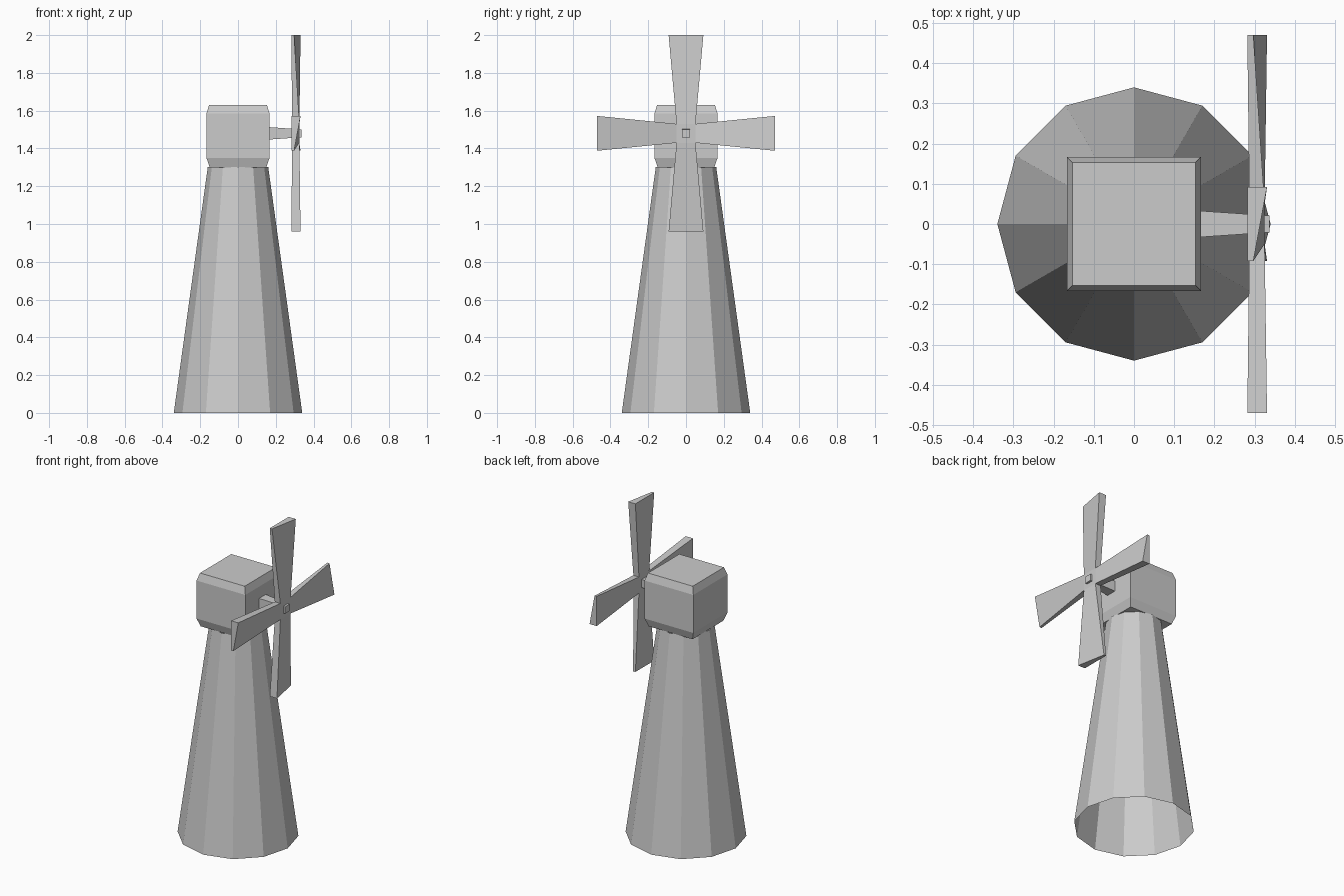
import bpy, bmesh
from math import sin, cos, pi

if "Cube" in bpy.data.objects:
    bpy.data.objects.remove(bpy.data.objects["Cube"])


def finish(name, bm):
    bmesh.ops.recalc_face_normals(bm, faces=bm.faces)
    mesh = bpy.data.meshes.new(name)
    bm.to_mesh(mesh)
    bm.free()
    obj = bpy.data.objects.new(name, mesh)
    bpy.context.collection.objects.link(obj)
    return obj


def loft(name, sections, sides, phase, axis='Z', caps=True):
    """Bridge regular polygons given as (position, circumradius)."""
    bm = bmesh.new()
    rings = []
    for pos, r in sections:
        ring = []
        for i in range(sides):
            a = phase + 2 * pi * i / sides
            c, s = r * cos(a), r * sin(a)
            ring.append(bm.verts.new((c, s, pos) if axis == 'Z' else (pos, c, s)))
        rings.append(ring)
    for lo, hi in zip(rings, rings[1:]):
        for i in range(sides):
            j = (i + 1) % sides
            bm.faces.new((lo[i], lo[j], hi[j], hi[i]))
    if caps:
        bm.faces.new(rings[0])
        bm.faces.new(rings[-1])
    return finish(name, bm)


# Tapered twelve-sided tower, open underneath
loft("tower", [(0, 0.34), (1.302, 0.16)], 12, 0, caps=False)

# Square cap with chamfered top and bottom rims
D = 2 ** 0.5
loft("cap", [(1.30, 0.15 * D), (1.35, 0.167 * D), (1.585, 0.167 * D), (1.63, 0.153 * D)],
     4, pi / 4)

# Tapered square axle
axle = loft("axle", [(0.16, 0.033 * D), (0.337, 0.021 * D)], 4, pi / 4, axis='X')
axle.location.z = 1.48

# Four sails: flat hub, wedge-shaped tips thick on one edge
ZC, HUB, TIP_W = 1.48, 0.05, 0.092
bm = bmesh.new()
corners = []
for k in range(4):
    a = pi / 4 + k * pi / 2
    y, z = HUB * D * cos(a), HUB * D * sin(a)
    corners.append([bm.verts.new((x, y, ZC + z)) for x in (0.287, 0.325)])
bm.faces.new([c[0] for c in corners])
bm.faces.new([c[1] for c in corners])
for k in range(4):
    a = k * pi / 2
    length = 0.52 if k % 2 else 0.47
    thick, thin = corners[k - 1], corners[k]

    def tip(side, x):
        y = length * cos(a) + side * TIP_W * sin(a)
        z = length * sin(a) - side * TIP_W * cos(a)
        return bm.verts.new((x, y, ZC + z))

    tk = [tip(1, 0.282), tip(1, 0.331)]
    tn = [tip(-1, 0.282), tip(-1, 0.297)]
    bm.faces.new((thick[0], thin[0], tn[0], tk[0]))
    bm.faces.new((thick[1], thin[1], tn[1], tk[1]))
    bm.faces.new((thick[0], thick[1], tk[1], tk[0]))
    bm.faces.new((thin[0], thin[1], tn[1], tn[0]))
    bm.faces.new((tk[0], tk[1], tn[1], tn[0]))
finish("sails", bm)
